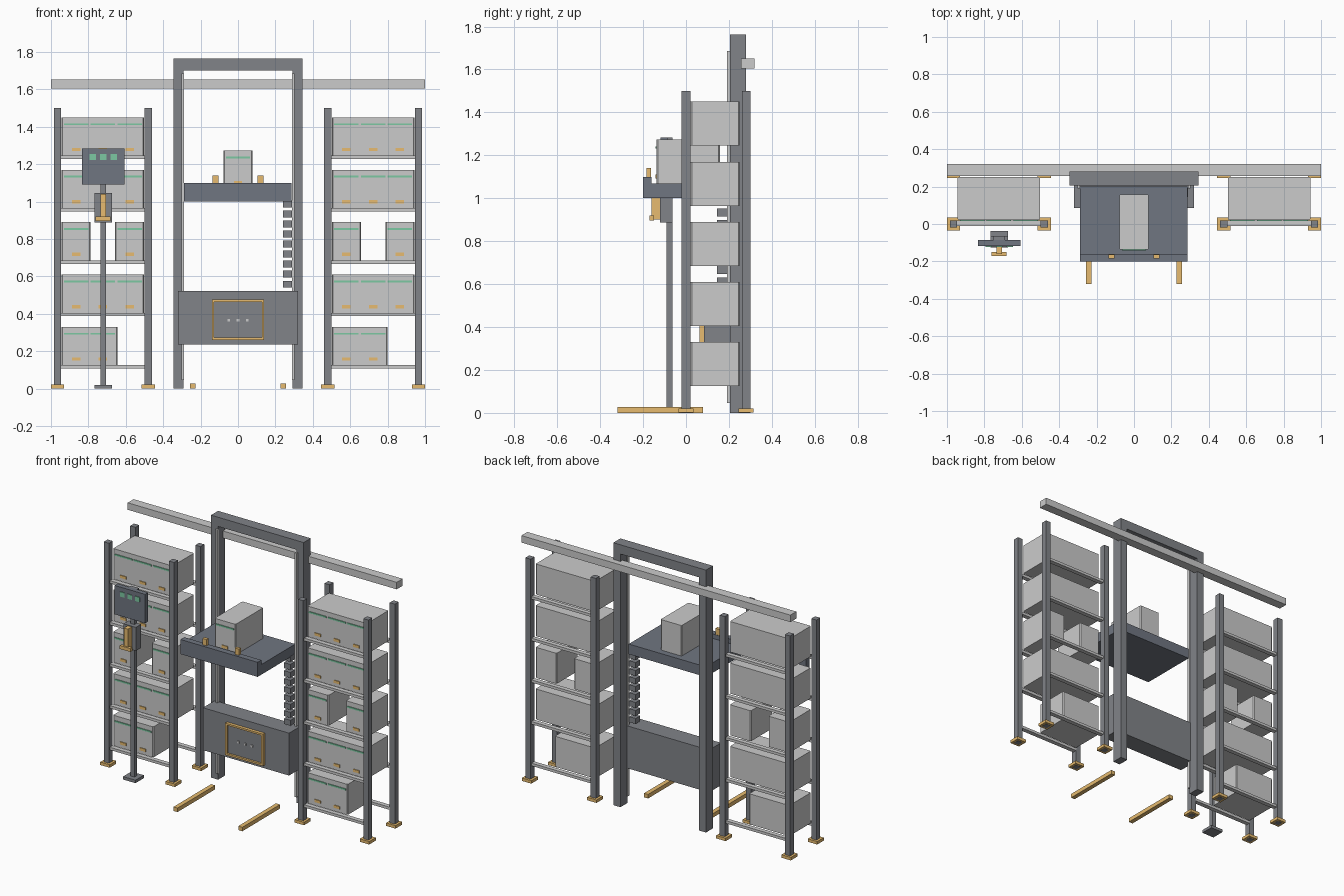
import bpy, bmesh

if "Cube" in bpy.data.objects:
    bpy.data.objects.remove(bpy.data.objects["Cube"])


def material(name, rgb):
    m = bpy.data.materials.new(name)
    m.diffuse_color = (*rgb, 1)
    m.use_nodes = True
    m.node_tree.nodes["Principled BSDF"].inputs["Base Color"].default_value = m.diffuse_color
    return m


STEEL = material("dark_steel", (0.22, 0.23, 0.25))
SLATE = material("slate", (0.16, 0.18, 0.22))
LIGHT = material("light_metal", (0.60, 0.62, 0.62))
ORANGE = material("orange", (0.80, 0.50, 0.16))
GREEN = material("green", (0.20, 0.58, 0.36))


def box(name, x, y, z, mat=None, edge=0):
    """Box from (min, max) ranges, with optional chamfered upright edges."""
    bm = bmesh.new()
    bmesh.ops.create_cube(bm, size=1)
    for v in bm.verts:
        v.co = [r[0] + (c + 0.5) * (r[1] - r[0]) for c, r in zip(v.co, (x, y, z))]
    if edge:
        upright = [e for e in bm.edges
                   if abs(e.verts[0].co.z - e.verts[1].co.z) > 1e-4]
        bmesh.ops.bevel(bm, geom=upright, offset=edge, segments=1, affect='EDGES')
    me = bpy.data.meshes.new(name)
    bm.to_mesh(me)
    bm.free()
    ob = bpy.data.objects.new(name, me)
    bpy.context.collection.objects.link(ob)
    if mat:
        me.materials.append(mat)
    return ob


def span(c, w):
    return (c - w / 2, c + w / 2)


def storage_bin(name, x, y0, y1, z):
    box(name, span(x, 0.156), (y0, y1), (z, z + 0.205), None, 0.006)
    box(name + "_status_strip", span(x, 0.13), (y0 - 0.005, y0 + 0.002),
        span(z + 0.168, 0.01), GREEN)
    box(name + "_label", span(x, 0.045), (y0 - 0.005, y0 + 0.002),
        span(z + 0.033, 0.018), ORANGE)


# Two storage racks with posts, feet, beams and bins
LEVELS = [0.125 + 0.28 * i for i in range(5)]
for side, cx in (("left", -0.7225), ("right", 0.7225)):
    for px in (cx - 0.2425, cx + 0.2425):
        for py in (0, 0.28):
            box(side + "_rack_post", span(px, 0.038), span(py, 0.04), (0, 1.5), STEEL)
            box(side + "_rack_foot", span(px, 0.07), span(py, 0.07), (0.001, 0.021), ORANGE)
    for level, z in enumerate(LEVELS):
        for py in (0.005, 0.275):
            box(side + "_shelf_beam", span(cx, 0.45), span(py, 0.03), (z - 0.018, z), LIGHT)
        columns = {0: (0, 1), 2: (0, 2)}.get(level, (0, 1, 2))
        for c in columns:
            storage_bin(side + "_bin", cx + (c - 1) * 0.143, 0.021, 0.25, z)

# Long rail behind everything
box("rear_rail", (-1, 1), (0.257, 0.32), (1.605, 1.652), LIGHT)

# Lift frame with guide rails, and fork guides on the floor
for s in (-1, 1):
    box("lift_post", span(s * 0.318, 0.053), (0.205, 0.28), (0, 1.762), STEEL)
    box("lift_guide", span(s * 0.295, 0.014), (0.19, 0.21), (0.045, 1.685), LIGHT)
    box("floor_guide", span(s * 0.241, 0.03), (-0.32, 0.08), (0, 0.027), ORANGE)
box("lift_crossbeam", (-0.3445, 0.3445), (0.205, 0.28), (1.702, 1.764), STEEL)

# Lift platform with front lip, stops and a bin on top
box("platform", (-0.288, 0.286), (-0.2, 0.2), (1.0, 1.068), SLATE)
box("platform_lip", (-0.288, 0.286), (-0.2, -0.16), (1.068, 1.098), SLATE)
for s in (-1, 1):
    box("platform_stop", span(s * 0.12, 0.03), (-0.184, -0.162), (1.098, 1.14), ORANGE)
storage_bin("platform_bin", 0, -0.137, 0.158, 1.068)

# Cable chain links hanging under the platform
for i in range(9):
    box("cable_chain_link", (0.24, 0.288), (0.145, 0.192),
        span(0.558 + i * 0.0537, 0.037), STEEL)

# Drive cabinet with framed door and small indicators
box("drive_cabinet", (-0.32, 0.32), (0.085, 0.212), (0.237, 0.522), STEEL)
for s in (-1, 1):
    box("door_frame_side", span(s * 0.134, 0.012), (0.064, 0.086), (0.26, 0.475), ORANGE)
    box("door_frame_bar", (-0.14, 0.14), (0.064, 0.086),
        span(0.3675 + s * 0.1015, 0.012), ORANGE)
box("door_panel", (-0.128, 0.128), (0.078, 0.086), (0.272, 0.463), STEEL)
for x in (-0.05, 0, 0.05):
    box("door_indicator", span(x, 0.014), (0.072, 0.079), span(0.366, 0.014), LIGHT)

# Operator stand with screen and hand scanner
SX = -0.721
box("stand_base", span(SX, 0.092), (-0.125, -0.037), (0, 0.02), STEEL)
box("stand_post", span(SX, 0.03), (-0.092, -0.064), (0.02, 1.1), STEEL)
box("screen", span(SX, 0.226), (-0.118, -0.086), (1.09, 1.284), SLATE)
box("screen_mount", span(SX, 0.06), (-0.088, -0.064), (1.1, 1.284), STEEL)
for i in (-1, 0, 1):
    box("screen_tile", span(SX + i * 0.056, 0.034), (-0.122, -0.117), span(1.238, 0.032), GREEN)
box("scanner_holder", span(SX, 0.092), (-0.12, -0.064), (0.887, 1.045), STEEL)
box("scanner_body", span(SX, 0.03), (-0.16, -0.119), (0.9, 1.04), ORANGE)
box("scanner_cradle", span(SX, 0.08), (-0.17, -0.15), (0.897, 0.92), ORANGE)
